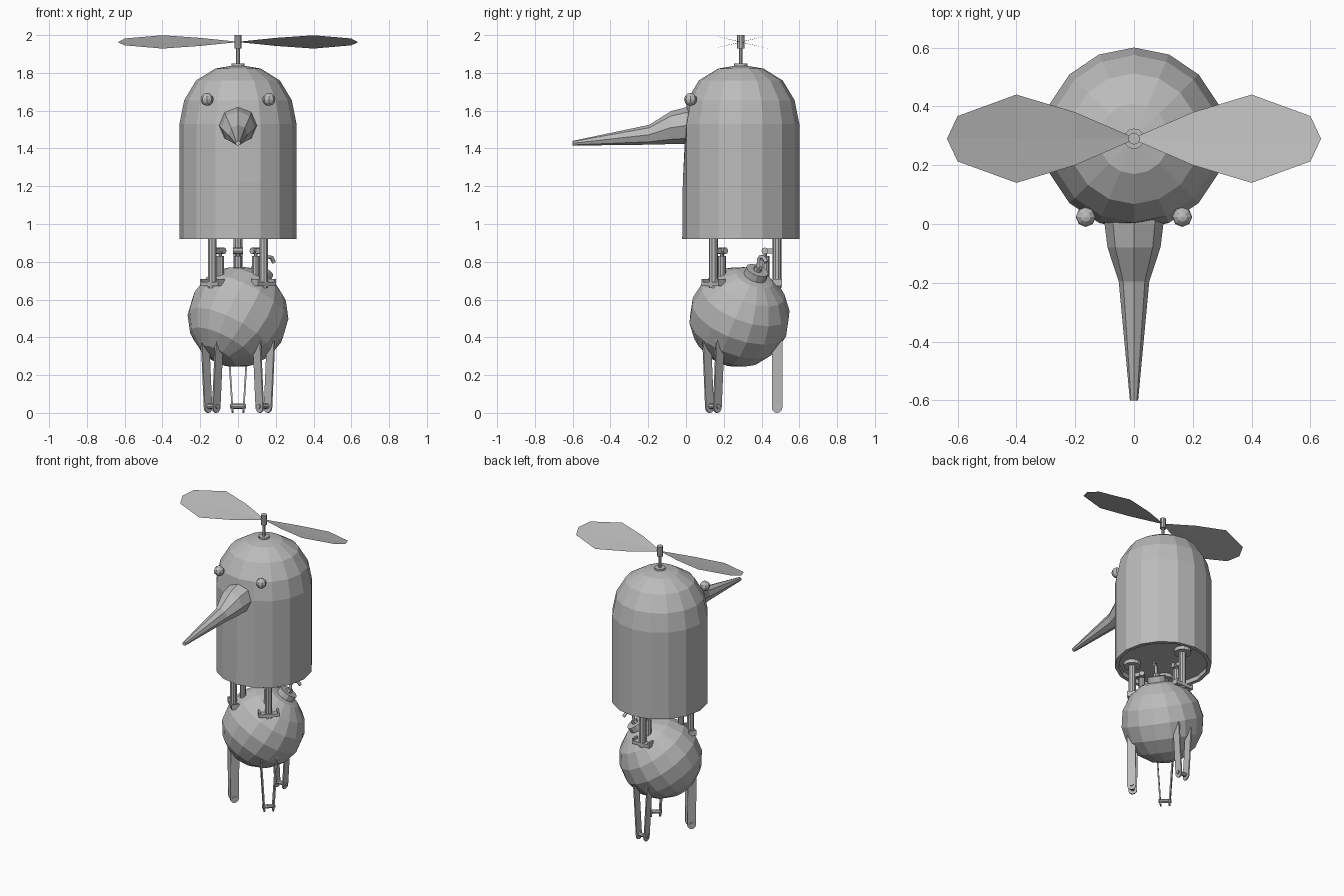
import bpy, bmesh, math
from mathutils import Vector, Matrix

if "Cube" in bpy.data.objects:
    bpy.data.objects.remove(bpy.data.objects["Cube"])

CY = 0.29  # y of the vertical main axis
grey = bpy.data.materials.new("grey metal")
grey.diffuse_color = (0.5, 0.5, 0.5, 1)
grey.use_nodes = True
grey.node_tree.nodes["Principled BSDF"].inputs["Base Color"].default_value = grey.diffuse_color


def finish(name, bm):
    bmesh.ops.recalc_face_normals(bm, faces=bm.faces)
    me = bpy.data.meshes.new(name)
    bm.to_mesh(me)
    bm.free()
    me.materials.append(grey)
    ob = bpy.data.objects.new(name, me)
    bpy.context.collection.objects.link(ob)
    return ob


def loft(name, rings, caps=True):
    bm = bmesh.new()
    loops = [[bm.verts.new(p) for p in r] for r in rings]
    n = len(loops[0])
    for a, b in zip(loops, loops[1:]):
        for i in range(n):
            j = (i + 1) % n
            bm.faces.new((a[i], a[j], b[j], b[i]))
    if caps:
        bm.faces.new(loops[0])
        bm.faces.new(loops[-1])
    return finish(name, bm)


def rod(name, a, b, r, sides=10):
    a, b = Vector(a), Vector(b)
    bm = bmesh.new()
    rot = (b - a).to_track_quat('Z', 'Y').to_matrix().to_4x4()
    bmesh.ops.create_cone(bm, cap_ends=True, segments=sides, radius1=r, radius2=r,
                          depth=(b - a).length,
                          matrix=Matrix.Translation((a + b) / 2) @ rot)
    return finish(name, bm)


def box(name, center, size, angle=0):
    bm = bmesh.new()
    bmesh.ops.create_cube(bm, size=1, matrix=Matrix.Translation(center)
                          @ Matrix.Rotation(angle, 4, 'Z') @ Matrix.Diagonal((*size, 1)))
    return finish(name, bm)


def ring(r, z, n=16, push=0):
    pts = [Vector((r * math.sin(math.tau * i / n), CY - r * math.cos(math.tau * i / n), z))
           for i in range(n)]
    pts[0].y += push  # flatten the front slightly towards the beak
    return pts


# domed body shell with a recessed underside
loft("body", [ring(0.285, 0.95), ring(0.285, 0.92), ring(0.31, 0.92), ring(0.31, 1.22, push=0.003),
              ring(0.31, 1.53, push=0.018), ring(0.285, 1.655), ring(0.222, 1.76),
              ring(0.12, 1.823), ring(0.03, 1.838)])

# beak: octagonal sections along -y (y, half width, bottom, top)
sections = [(0.06, 0.1, 1.425, 1.625), (0.0, 0.1, 1.425, 1.618), (-0.08, 0.09, 1.423, 1.597),
            (-0.195, 0.052, 1.42, 1.525), (-0.6, 0.014, 1.415, 1.44)]
loft("beak", [[(w * math.sin(math.tau * i / 8), y,
                (lo + hi) / 2 + (hi - lo) / 2 * math.cos(math.tau * i / 8)) for i in range(8)]
              for y, w, lo, hi in sections])

# eyes
for s in (-1, 1):
    bm = bmesh.new()
    bmesh.ops.create_uvsphere(bm, u_segments=8, v_segments=6, radius=0.034,
                              matrix=Matrix.Translation((s * 0.164, 0.024, 1.66)))
    finish("eye", bm)

# rotor mast, hub and two oppositely pitched blades
rod("mast_base", (0, CY, 1.83), (0, CY, 1.85), 0.035, 12)
rod("mast", (0, CY, 1.84), (0, CY, 1.94), 0.01, 8)
rod("rotor_hub", (0, CY, 1.93), (0, CY, 2.0), 0.02, 10)
outline = [(0.01, 0.008), (0.2, 0.09), (0.4, 0.15), (0.6, 0.077), (0.636, 0.0)]
for s in (1, -1):
    bm = bmesh.new()
    mid = [bm.verts.new((s * x, CY, 1.962)) for x, w in outline]
    for e in (1, -1):
        edge = [bm.verts.new((s * x, CY + e * w, 1.964 - s * e * w * 0.235))
                for x, w in outline[:-1]] + [mid[-1]]
        for i in range(len(outline) - 1):
            quad = [mid[i], mid[i + 1], edge[i + 1], edge[i]]
            bm.faces.new(quad[:2] + quad[3:] if i == 3 and edge[4] is mid[4] else quad)
    finish("rotor_blade", bm)

# round tank with its pole tilted to the back right
TANK = Vector((0, 0.283, 0.508))
axis = Vector((0.125, 0.09, 0.235)).normalized()
tilt = axis.to_track_quat('Z', 'Y').to_matrix().to_4x4()
bm = bmesh.new()
bmesh.ops.create_uvsphere(bm, u_segments=16, v_segments=8, radius=0.268,
                          matrix=Matrix.Translation(TANK) @ tilt)
finish("tank", bm)
rod("tank_cap", TANK + axis * 0.24, TANK + axis * 0.295, 0.062, 12)
rod("tank_stub", TANK + axis * 0.29, TANK + axis * 0.315, 0.022, 8)

# bent tube rising from the cap
cu = bpy.data.curves.new("tank_tube", 'CURVE')
cu.dimensions = '3D'
cu.bevel_depth = 0.011
cu.bevel_resolution = 1
cu.use_fill_caps = True
start = TANK + axis * 0.31
path = [start, start + Vector((0.005, 0.004, 0.045)), start + Vector((0.02, 0.014, 0.06)),
        start + Vector((0.04, 0.03, 0.055)), start + Vector((0.052, 0.042, 0.03))]
sp = cu.splines.new('POLY')
sp.points.add(len(path) - 1)
for p, co in zip(sp.points, path):
    p.co = (*co, 1)
cu.materials.append(grey)
bpy.context.collection.objects.link(bpy.data.objects.new("tank_tube", cu))

# three legs: two in front, one behind
for px, py in ((-0.137, 0.145), (0.137, 0.145), (0, 0.482)):
    foot = Vector((px, py, 0))
    out = Vector((px, py - CY, 0)).normalized()
    tan = Vector((-out.y, out.x, 0))
    ang = math.atan2(out.y, out.x)

    def at(r, t, z):
        return foot + out * r + tan * t + Vector((0, 0, z))

    rod("leg_pipe", at(0, 0, 0.66), at(0, 0, 0.95), 0.024)
    rod("leg_flange", at(0, 0, 0.925), at(0, 0, 0.951), 0.055, 12)
    rod("leg_piston", at(-0.062, 0, 0.66), at(-0.062, 0, 0.83), 0.021)
    rod("piston_rod", at(-0.062, 0, 0.82), at(-0.062, 0, 0.86), 0.01, 8)
    box("leg_link", at(-0.038, 0, 0.858), (0.07, 0.022, 0.026), ang)
    rod("link_pin", at(-0.065, -0.026, 0.858), at(-0.065, 0.026, 0.858), 0.018, 8)
    box("leg_bracket", at(0, 0, 0.683), (0.05, 0.13, 0.022), ang)
    for s in (-1, 1):
        box("bracket_lug", at(0, s * 0.06, 0.69), (0.05, 0.012, 0.036), ang)
        # fork slat: round-ended plate leaning inwards to the foot
        prof = [(0.028, 0.6)] + [(0.028 * math.cos(a), 0.028 - 0.028 * math.sin(a)) for a in
                                 (math.pi * k / 6 for k in range(7))] + [(-0.028, 0.6)]
        loft("fork_slat", [[at(r, s * (0.024 + d + 0.06 * z), z) for r, z in prof]
                           for d in (0, 0.009)])
        rod("bolt_head", at(0, s * 0.03, 0.035), at(0, s * 0.042, 0.035), 0.013, 8)
    rod("foot_bolt", at(0, -0.03, 0.035), at(0, 0.03, 0.035), 0.014, 8)
